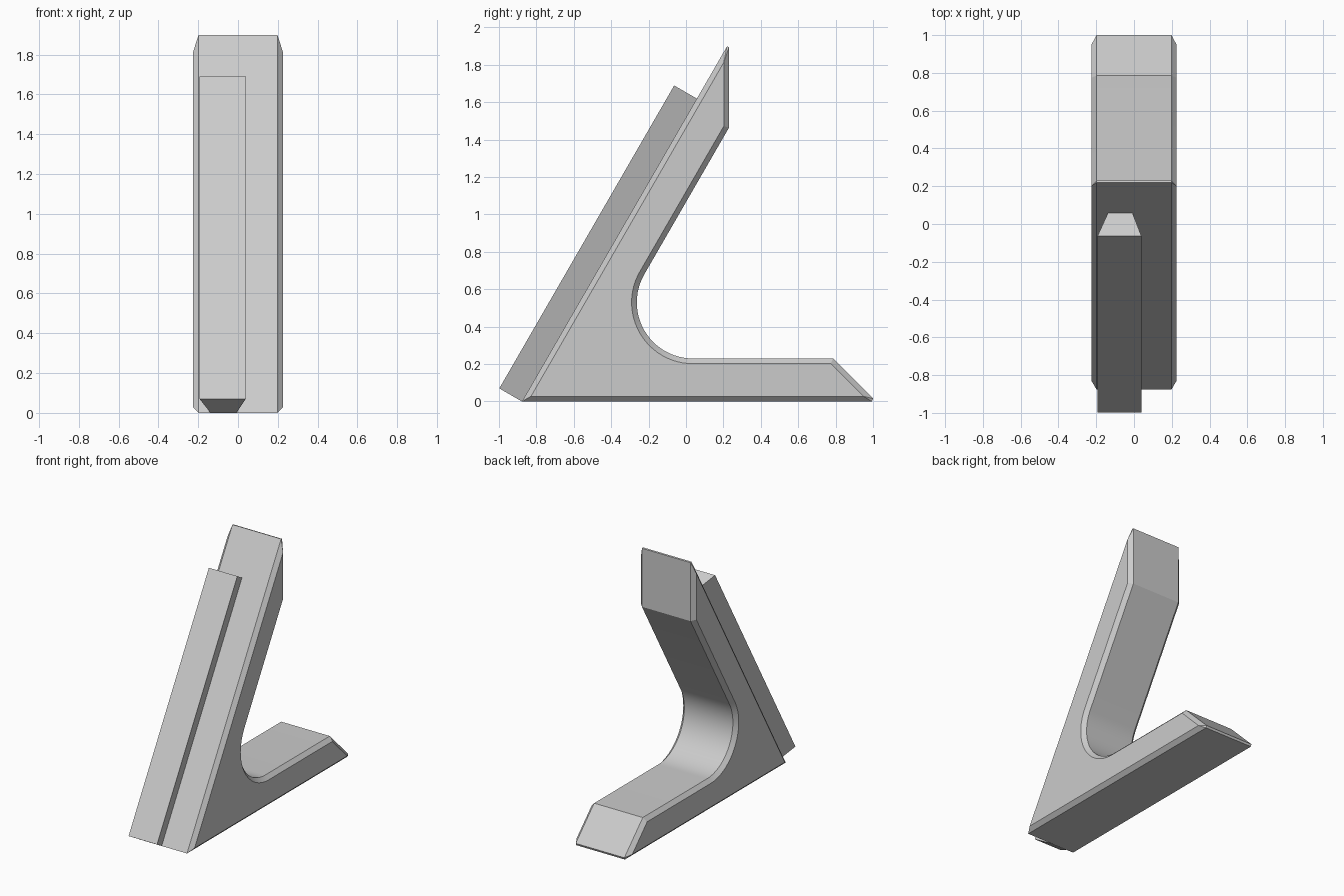
import bpy
import bmesh
import math
from mathutils import Vector

cube = bpy.data.objects.get("Cube")
if cube:
    bpy.data.objects.remove(cube)

grey = bpy.data.materials.new("plain grey")
grey.use_nodes = True
COLOUR = (0.6, 0.6, 0.6, 1)
grey.diffuse_color = COLOUR
grey.node_tree.nodes["Principled BSDF"].inputs["Base Color"].default_value = COLOUR

HALF, BEVEL, CLIP = 0.226, 0.028, 0.022
SLOPE = Vector((0.5, math.sqrt(0.75)))      # direction of the leaning front, in y and z
OUT = Vector((-SLOPE.y, SLOPE.x))           # away from the leaning front
TOE = Vector((-0.877, 0))


def loft(name, rings):
    """Skin a list of equal rings of points and close both ends."""
    bm = bmesh.new()
    loops = [[bm.verts.new(p) for p in ring] for ring in rings]
    n = len(loops[0])
    for a, b in zip(loops, loops[1:]):
        for i in range(n):
            j = (i + 1) % n
            bm.faces.new((a[i], a[j], b[j], b[i]))
    bm.faces.new(loops[0])
    bm.faces.new(loops[-1])
    bmesh.ops.remove_doubles(bm, verts=bm.verts, dist=0.0001)
    bmesh.ops.recalc_face_normals(bm, faces=bm.faces)
    mesh = bpy.data.meshes.new(name)
    bm.to_mesh(mesh)
    bm.free()
    mesh.materials.append(grey)
    obj = bpy.data.objects.new(name, mesh)
    bpy.context.collection.objects.link(obj)
    bpy.ops.object.select_all(action="DESELECT")
    obj.select_set(True)
    bpy.context.view_layer.objects.active = obj
    bpy.ops.object.shade_smooth_by_angle(angle=math.radians(20))
    return obj


def inset(points, d):
    """Mitred inward offset of a counter-clockwise outline."""
    result = []
    for i, p in enumerate(points):
        e1 = (p - points[i - 1]).normalized()
        e2 = (points[(i + 1) % len(points)] - p).normalized()
        n1, n2 = Vector((-e1.y, e1.x)), Vector((-e2.y, e2.x))
        result.append(p + (n1 + n2) * d / (1 + n1.dot(n2)))
    return result


# Side outline of the stand: foot, rounded throat, leaning arm
centre, radius, steps = Vector((0.037, 0.53)), 0.3, 24
throat = []
for k in range(steps + 1):
    a = math.radians(270 - 120 * k / steps)
    throat.append(centre + radius * Vector((math.cos(a), math.sin(a))))
back = 0.23
arm_low = throat[-1] + SLOPE * ((back - throat[-1].x) / SLOPE.x)
arm_tip = TOE + SLOPE * ((back - TOE.x) / SLOPE.x)
foot_tip = Vector((1.016, 0))
outline = [TOE, foot_tip, Vector((0.786, 0.23))] + throat + [arm_low, arm_tip]

# Blunt the two sharp tips on the wide outline; the bevelled side stays pointed
outer, inner = [], []
for i, (p, q) in enumerate(zip(outline, inset(outline, BEVEL))):
    if p in (foot_tip, arm_tip):
        before, after = outline[i - 1], outline[(i + 1) % len(outline)]
        outer += [p + (e - p).normalized() * CLIP for e in (before, after)]
        inner += [q, q.copy()]
    else:
        outer.append(p)
        inner.append(q)

sections = [(-HALF, inner), (BEVEL - HALF, outer), (HALF - BEVEL, outer), (HALF, inner)]
loft("stand_body", [[(x, p.x, p.y) for p in ring] for x, ring in sections])

# Dovetail rail lying along the leaning front, wider on its outer face
rail = [(-0.138, 0), (-0.008, 0), (0.039, 0.14), (-0.193, 0.14)]
ends = []
for length in (0, 1.87):
    ring = []
    for x, height in rail:
        p = TOE + SLOPE * length + OUT * height
        ring.append((x, p.x, p.y))
    ends.append(ring)
loft("dovetail_rail", ends)
